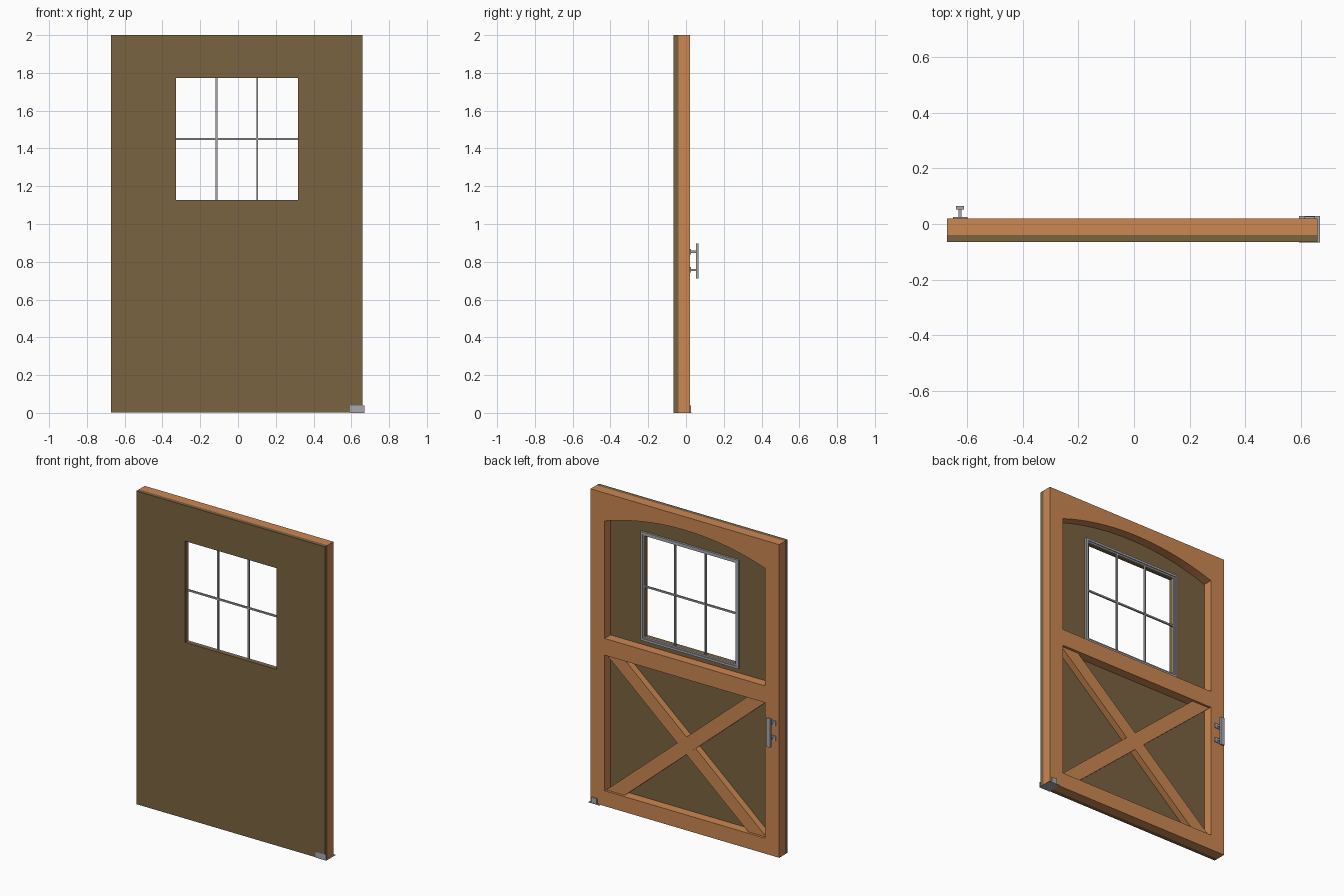
import bpy, bmesh, math

if "Cube" in bpy.data.objects:
    bpy.data.objects.remove(bpy.data.objects["Cube"])


def material(name, rgb):
    m = bpy.data.materials.new(name)
    m.diffuse_color = (*rgb, 1)
    m.use_nodes = True
    m.node_tree.nodes["Principled BSDF"].inputs["Base Color"].default_value = m.diffuse_color
    return m


WOOD = material("orange_wood", (0.60, 0.245, 0.085))
BROWN = material("dark_brown_board", (0.195, 0.125, 0.053))
METAL = material("grey_metal", (0.39, 0.40, 0.42))


def finish(bm, name, mat):
    bmesh.ops.recalc_face_normals(bm, faces=bm.faces)
    me = bpy.data.meshes.new(name)
    bm.to_mesh(me)
    bm.free()
    me.materials.append(mat)
    ob = bpy.data.objects.new(name, me)
    bpy.context.collection.objects.link(ob)
    return ob


def prism(name, faces, y0, y1, mat):
    """Extrude flat faces, given as lists of (x, z), from y0 to y1."""
    bm = bmesh.new()
    made = [bm.faces.new([bm.verts.new((x, y0, z)) for x, z in f]) for f in faces]
    bmesh.ops.remove_doubles(bm, verts=bm.verts, dist=1e-5)
    ext = bmesh.ops.extrude_face_region(bm, geom=list(bm.faces), use_keep_orig=True)
    verts = [g for g in ext["geom"] if isinstance(g, bmesh.types.BMVert)]
    bmesh.ops.translate(bm, verts=verts, vec=(0, y1 - y0, 0))
    return finish(bm, name, mat)


def rect(x0, x1, z0, z1):
    return [(x0, z0), (x1, z0), (x1, z1), (x0, z1)]


def box(name, x0, x1, y0, y1, z0, z1, mat):
    return prism(name, [rect(x0, x1, z0, z1)], y0, y1, mat)


def ring(name, outer, inner, y0, y1, mat):
    o, i = rect(*outer), rect(*inner)
    quads = [[o[k], o[(k + 1) % 4], i[(k + 1) % 4], i[k]] for k in range(4)]
    return prism(name, quads, y0, y1, mat)


L, R = -0.672, 0.66            # door sides
FRONT, MID, BACK = -0.065, -0.039, 0.02
IL, IR = L + 0.10, R - 0.10    # inner edges of the stiles
CX = (L + R) / 2
HOLE = (-0.328, 0.317, 1.126, 1.772)

# Front board with the window opening
ring("front_board", (L, R, 0.002, 2), HOLE, FRONT, MID, BROWN)

# Frame: stiles, rails and arched top rail
box("stile_left", L, IL, MID, BACK, 0.002, 2, WOOD)
box("stile_right", IR, R, MID, BACK, 0.002, 2, WOOD)
box("bottom_rail", IL, IR, MID, BACK, 0.002, 0.10, WOOD)
box("middle_rail", IL, IR, MID, BACK, 0.965, 1.072, WOOD)
half, spring, rise = (IR - IL) / 2, 1.822, 0.092
rad = (half ** 2 + rise ** 2) / (2 * rise)
ang = math.asin(half / rad)
N = 20
arc = [(CX + rad * math.sin(a), spring + rise - rad + rad * math.cos(a))
       for a in (-ang + 2 * ang * k / N for k in range(N + 1))]
strips = [[arc[k], arc[k + 1], (arc[k + 1][0], 2), (arc[k][0], 2)] for k in range(N)]
prism("arched_top_rail", strips, MID, BACK, WOOD)

# Crossed braces, slightly recessed
W = 0.13
prism("brace_rising", [[(IL, 0.10), (IL + W, 0.10), (IR, 0.965), (IR - W, 0.965)]],
      MID, 0.004, WOOD)
prism("brace_falling", [[(IR, 0.10), (IR - W, 0.10), (IL, 0.965), (IL + W, 0.965)]],
      MID, 0.005, WOOD)


# Window trim in two steps, and glazing bars
def grow(r, d):
    return (r[0] - d, r[1] + d, r[2] - d, r[3] + d)


ring("window_trim", grow(HOLE, 0.024), grow(HOLE, 0.010), MID, -0.026, METAL)
ring("window_inner_trim", grow(HOLE, 0.010), HOLE, MID, -0.032, METAL)
for k in (1, 2):
    x = HOLE[0] + (HOLE[1] - HOLE[0]) * k / 3
    box(f"glazing_bar_{k}", x - 0.005, x + 0.005, -0.042, -0.030, HOLE[2], HOLE[3], METAL)
zc = (HOLE[2] + HOLE[3]) / 2
box("glazing_bar_cross", HOLE[0], HOLE[1], -0.041, -0.031, zc - 0.005, zc + 0.005, METAL)

# Pull handle
HX = -0.625
box("handle_bar", HX - 0.015, HX + 0.015, 0.052, 0.065, 0.712, 0.896, METAL)
for k, z in enumerate((0.757, 0.853)):
    box(f"handle_base_{k}", HX - 0.026, HX + 0.026, BACK, 0.026, z - 0.015, z + 0.015, METAL)
    box(f"handle_stem_{k}", HX - 0.006, HX + 0.006, 0.026, 0.052, z - 0.006, z + 0.006, METAL)

# Floor guide at the bottom corner
box("guide_base", 0.592, 0.669, FRONT, 0.028, 0, 0.003, METAL)
box("guide_front_tab", 0.592, 0.669, FRONT - 0.001, FRONT, 0, 0.038, METAL)
box("guide_back_tab", 0.612, 0.65, BACK, 0.027, 0, 0.038, METAL)
